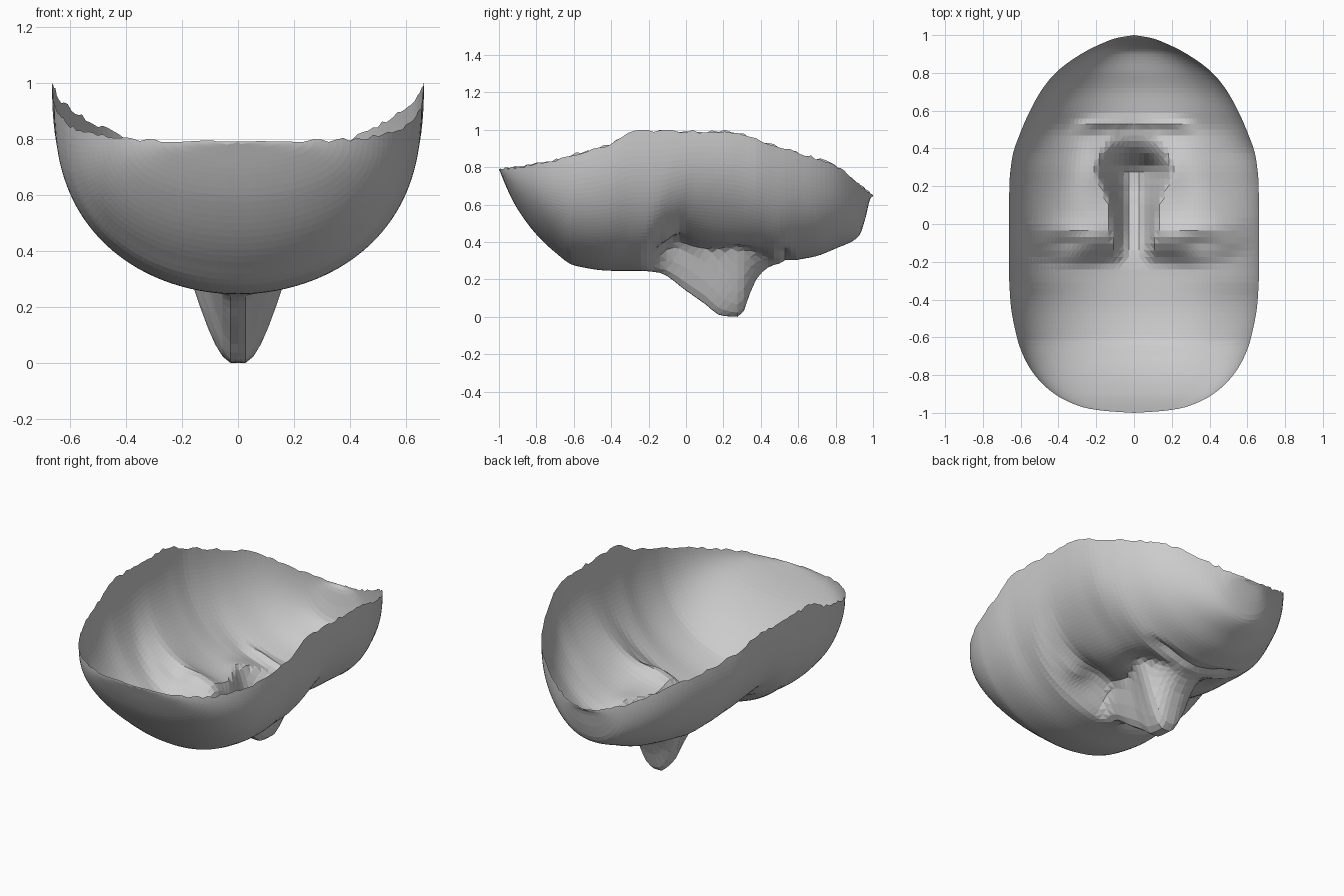
import bpy, bmesh, math, random

if "Cube" in bpy.data.objects:
    bpy.data.objects.remove(bpy.data.objects["Cube"])

random.seed(4)
ROWS, COLS = 90, 76

# Profiles along the length of the face (y, value)
WIDTH = [(-1, 0), (-.99, .15), (-.97, .27), (-.9, .42), (-.8, .525), (-.7, .585), (-.6, .62),
         (-.4, .655), (-.2, .663), (.2, .66), (.35, .645), (.5, .595), (.6, .55), (.7, .495),
         (.8, .415), (.9, .28), (.96, .16), (.985, .09), (1, 0)]
RIM = [(-1, .79), (-.8, .82), (-.6, .87), (-.4, .93), (-.28, .995), (.25, .995),
       (.4, .94), (.6, .88), (.8, .81), (.9, .73), (1, .65)]
BASE = [(-1, .79), (-.95, .67), (-.9, .575), (-.8, .44), (-.7, .345), (-.6, .275), (-.4, .246),
        (-.22, .245), (-.1, .32), (0, .36), (.2, .345), (.4, .31), (.5, .285), (.6, .305),
        (.7, .325), (.8, .365), (.9, .41), (.93, .44), (.96, .53), (.985, .63), (1, .65)]
NOSE = [(-.22, .245), (-.14, .235), (0, .14), (.1, .07), (.19, .006), (.28, 0),
        (.32, .05), (.35, .15), (.39, .22), (.45, .27), (.5, .285)]
NOSE_WIDTH = [(-.22, .09), (-.05, .12), (.1, .135), (.2, .17), (.27, .2), (.35, .18), (.5, .1)]


def curve(table, y):
    """Smooth curve through the table's points without overshoot."""
    n = len(table)
    i = 0
    while i < n - 2 and y > table[i + 1][0]:
        i += 1

    def slope(k):
        k = min(n - 2, max(0, k))
        return (table[k + 1][1] - table[k][1]) / (table[k + 1][0] - table[k][0])

    def tangent(a, b):
        return 0 if a * b <= 0 else 2 * a * b / (a + b)

    (a, va), (b, vb) = table[i], table[i + 1]
    h = b - a
    t = min(1, max(0, (y - a) / h))
    m0, m1 = tangent(slope(i - 1), slope(i)), tangent(slope(i), slope(i + 1))
    s = t * t * (3 - 2 * t)
    return va + (vb - va) * s + h * (m0 * t * (1 - t) ** 2 - m1 * t * t * (1 - t)) \
        if 0 < t < 1 else (va if t == 0 else vb)


def step(a, b, v):
    t = min(1, max(0, (v - a) / (b - a)))
    return t * t * (3 - 2 * t)


def bump(x, y, cx, cy, sx, sy):
    return math.exp(-((x - cx) / sx) ** 2 - ((y - cy) / sy) ** 2)


def height(x, y, c):
    ax = abs(x)
    # Brow line dips over each eye and runs back at the temples
    arc = (1.2 * max(0, ax - .4) ** 2 - .03 * bump(ax, 0, .3, 0, .15, 1)) * bump(0, y, 0, -.1, 1, .22)
    rim, base = curve(RIM, y), curve(BASE, y - arc)
    p = .82 + .12 * step(.3, .8, y) * step(0, .3, -x) + .03 * step(.2, .7, y)
    z = rim - (rim - base) * c ** p
    # Eye sockets, eyelids and cheeks
    z += .065 * bump(ax, y, .24, -.08, .17, .09)
    z -= .045 * bump(ax, y, .34, -.1, .11, .06)
    z -= .02 * bump(ax, y, .36, .2, .14, .16)
    # Fold beside the nose
    z += .02 * bump(ax, y, .22, .3, .07, .12)
    # Mouth crease, deepest towards the corners
    my = .535 - .2 * ax * ax
    z += (1 - step(.18, .36, ax)) * (.015 + .1 * ax) * bump(0, y, 0, my, 1, .03)
    # Nose wedge with rounded ridge and wider wings
    if -.22 < y < .5:
        k = (1 - step(.02, curve(NOSE_WIDTH, y), ax)) ** .7
        z += k * (min(curve(NOSE, y), z) - z)
    return max(z, 0)


# Thin open face shell, nose down
bm = bmesh.new()
grid = []
for i in range(ROWS + 1):
    y = -math.cos(math.pi * i / ROWS)
    w = curve(WIDTH, y)
    row = []
    for j in range(COLS + 1):
        th = math.pi * (j / COLS - .5)
        x = w * math.sin(th)
        z = height(x, y, max(0, math.cos(th)))
        if j in (0, COLS):
            z += random.uniform(-.012, .005)      # ragged rim
        row.append(bm.verts.new((x, y, z)))
    grid.append(row)
for i in range(ROWS):
    for j in range(COLS):
        bm.faces.new((grid[i][j], grid[i + 1][j], grid[i + 1][j + 1], grid[i][j + 1]))
for row in (grid[0], grid[-1]):
    bmesh.ops.pointmerge(bm, verts=row, merge_co=row[COLS // 2].co)
bmesh.ops.triangulate(bm, faces=bm.faces[:])
me = bpy.data.meshes.new("face_shell")
bm.to_mesh(me)
bm.free()
bpy.context.collection.objects.link(bpy.data.objects.new("face_shell", me))
